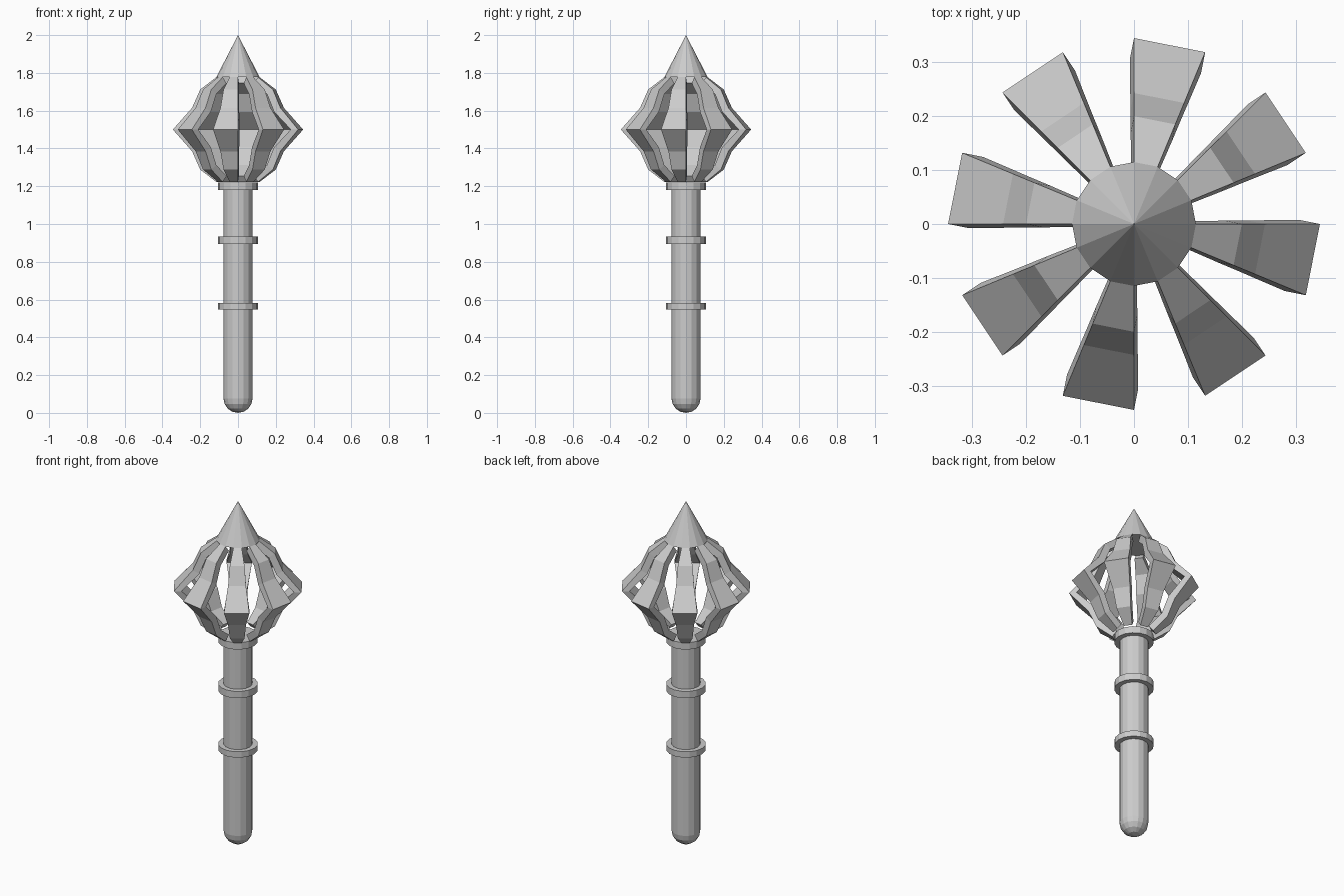
import bpy, bmesh, math

if "Cube" in bpy.data.objects:
    bpy.data.objects.remove(bpy.data.objects["Cube"])

SIDES = 16
STEP = 2 * math.pi / SIDES


def finish(bm, name):
    me = bpy.data.meshes.new(name)
    bm.to_mesh(me)
    bm.free()
    ob = bpy.data.objects.new(name, me)
    bpy.context.collection.objects.link(ob)
    return ob


def lathe(name, profile, closed=False):
    """Revolve (radius, z) points into a flat-shaded 16-sided solid."""
    bm = bmesh.new()
    vs = [bm.verts.new((r, 0, z)) for r, z in profile]
    n = len(vs)
    edges = [bm.edges.new((vs[i], vs[(i + 1) % n])) for i in range(n if closed else n - 1)]
    bmesh.ops.spin(bm, geom=vs + edges, cent=(0, 0, 0), axis=(0, 0, 1),
                   angle=2 * math.pi, steps=SIDES)
    bmesh.ops.remove_doubles(bm, verts=bm.verts, dist=1e-4)
    bmesh.ops.recalc_face_normals(bm, faces=bm.faces)
    return finish(bm, name)


# Handle with a hemispherical pommel
R = 0.077
dome = [(R * math.sin(i * STEP), R - R * math.cos(i * STEP)) for i in range(5)]
lathe("handle", dome + [(R, 1.22), (0, 1.22)])

# Raised bands around the handle
for name, z0, z1 in (("lower_band", 0.548, 0.582),
                     ("middle_band", 0.895, 0.935),
                     ("top_band", 1.18, 1.22)):
    lathe(name, [(0.07, z0), (0.105, z0), (0.105, z1), (0.07, z1)], closed=True)

# Pointed tip
lathe("spike", [(0, 1.777), (0.115, 1.777), (0, 2.0)])

# Eight curved flanges: alternate strips of a 16-sided profile, thickened inward
half = [(0.115, 0.277), (0.20, 0.212), (0.243, 0.115)]
flange = ([(r, 1.5 - z) for r, z in half] + [(0.345, 1.5)]
          + [(r, 1.5 + z) for r, z in reversed(half)])
bm = bmesh.new()
for k in range(8):
    a0 = (2 * k - 1) * STEP
    rows = [[bm.verts.new((r * math.cos(a), r * math.sin(a), z)) for a in (a0, a0 + STEP)]
            for r, z in flange]
    for (a, b), (d, c) in zip(rows, rows[1:]):
        bm.faces.new((a, b, c, d))
bm.normal_update()
flanges = finish(bm, "head_flanges")
mod = flanges.modifiers.new("thickness", 'SOLIDIFY')
mod.thickness = 0.04
mod.offset = -1
